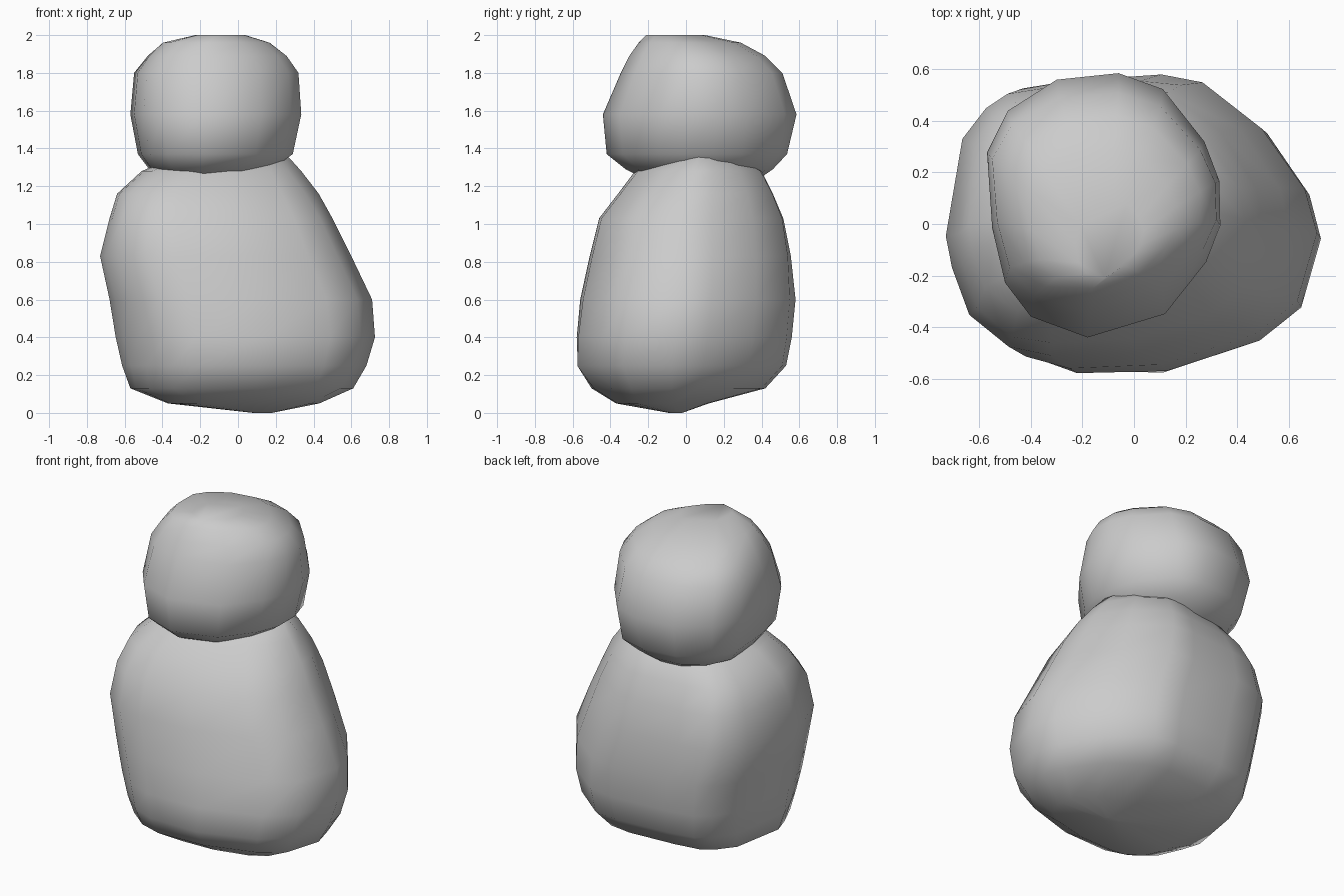
import bpy, bmesh


def stone(name, outline, levels):
    """Loft a plan outline through levels of (z, xmin, xmax, ymin, ymax, br, fl, side).
    br, fl and side swell or trim the back-right, front-left and other two corners."""
    xs, ys = [p[0] for p in outline], [p[1] for p in outline]
    x0, x1, y0, y1 = min(xs), max(xs), min(ys), max(ys)
    bm = bmesh.new()
    rings = []
    for z, a, b, c, d, br, fl, side in levels:
        ring = []
        for x, y in outline:
            u = 2 * (x - x0) / (x1 - x0) - 1
            v = 2 * (y - y0) / (y1 - y0) - 1
            k = side if u * v < 0 else (br if u > 0 else fl)
            s = 1 + k * abs(u * v)
            u, v = (max(-1, min(1, w * s)) for w in (u, v))
            ring.append(bm.verts.new(((a + b + u * (b - a)) / 2,
                                      (c + d + v * (d - c)) / 2, z)))
        rings.append(ring)
    n = len(outline)
    for low, high in zip(rings, rings[1:]):
        for i in range(n):
            j = (i + 1) % n
            bm.faces.new((low[i], low[j], high[j], high[i]))
    bm.faces.new(rings[0])
    bm.faces.new(rings[-1])
    bmesh.ops.recalc_face_normals(bm, faces=bm.faces[:])
    for f in bm.faces:
        f.smooth = True
    mesh = bpy.data.meshes.new(name)
    bm.to_mesh(mesh)
    bm.free()
    obj = bpy.data.objects.new(name, mesh)
    bpy.context.collection.objects.link(obj)
    return obj


# Large lower boulder, leaning out to the right at its base
stone("lower_stone",
      [(.72, -.04), (.66, .13), (.48, .36), (.25, .54), (.09, .585), (-.28, .56),
       (-.47, .53), (-.56, .47), (-.66, .34), (-.73, -.07), (-.69, -.2),
       (-.61, -.39), (-.45, -.52), (-.28, -.575), (.09, -.56), (.47, -.44), (.64, -.31)],
      [(0, .08, .18, -.09, -.02, 0, 0, 0), (.05, -.37, .43, -.37, .12, .1, .1, 0),
       (.13, -.57, .61, -.50, .42, .12, 0, 0), (.25, -.62, .68, -.59, .53, .14, -.08, 0),
       (.40, -.65, .725, -.585, .56, .1, -.03, 0), (.60, -.68, .71, -.56, .58, .08, .03, 0),
       (.83, -.73, .60, -.51, .555, .16, .06, 0), (1.03, -.68, .50, -.46, .515, .22, .1, 0),
       (1.16, -.64, .43, -.36, .46, .24, .1, -.06), (1.28, -.51, .34, -.27, .40, .2, .08, -.15),
       (1.37, -.30, .26, -.08, .25, .1, 0, -.3)])

# Small rounded upper boulder
stone("upper_stone",
      [(.335, 0), (.33, .17), (.27, .32), (.11, .52), (-.06, .585), (-.30, .56),
       (-.49, .44), (-.57, .28), (-.55, -.01), (-.50, -.22), (-.40, -.35),
       (-.18, -.43), (.12, -.34), (.28, -.14)],
      [(1.22, -.33, .05, -.18, .36, 0, 0, 0), (1.29, -.47, .18, -.32, .46, .1, 0, 0),
       (1.37, -.53, .29, -.42, .535, .1, 0, 0), (1.58, -.57, .335, -.44, .585, .02, 0, 0),
       (1.80, -.55, .32, -.345, .51, 0, 0, 0), (1.89, -.485, .26, -.30, .42, 0, 0, -.05),
       (1.96, -.41, .17, -.25, .29, 0, 0, -.12), (2.0, -.23, .04, -.21, .10, 0, .1, -.4)])
